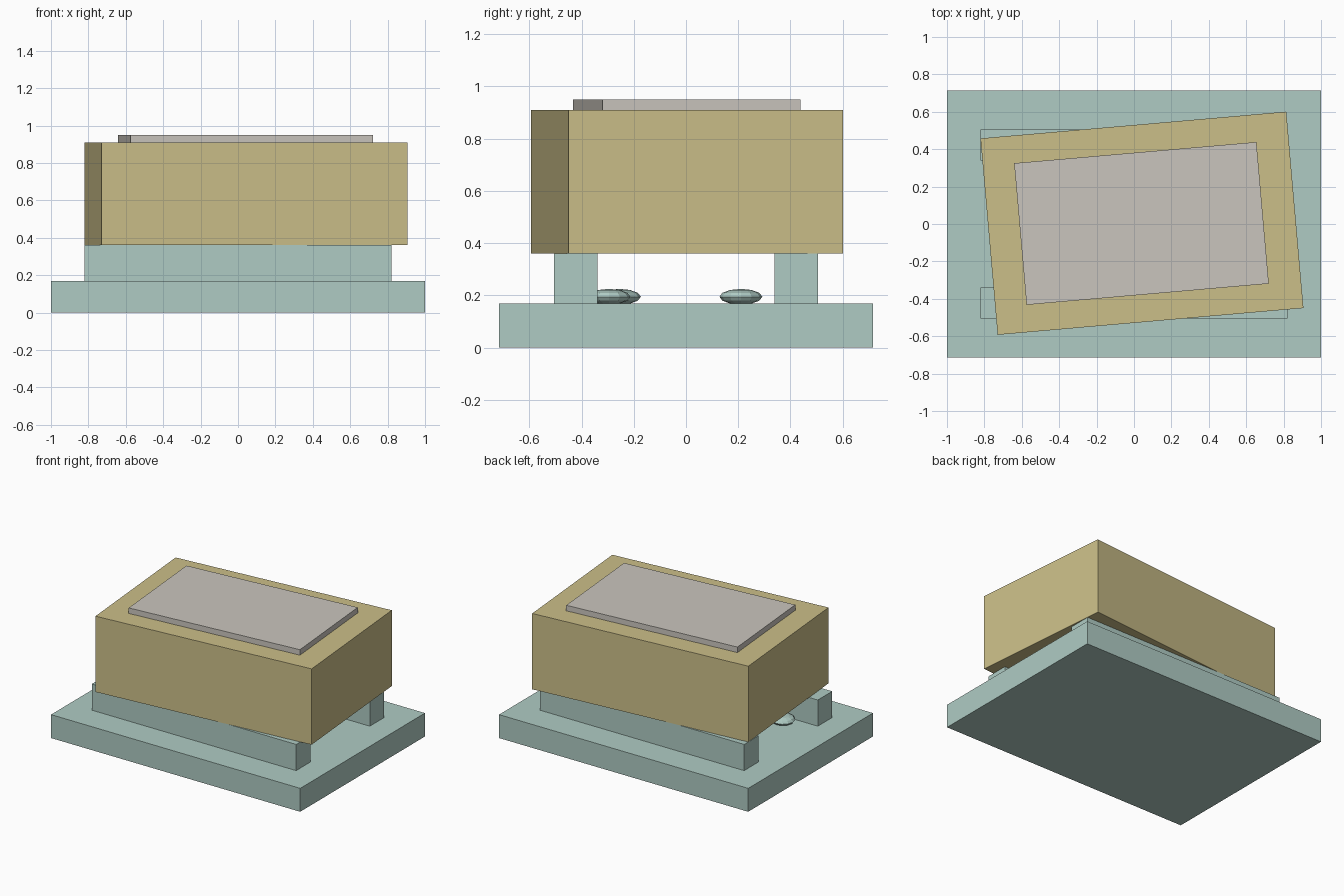
import bpy
import math

if "Cube" in bpy.data.objects:
    bpy.data.objects.remove(bpy.data.objects["Cube"])


def material(name, rgb):
    m = bpy.data.materials.new(name)
    m.diffuse_color = (*rgb, 1.0)
    m.use_nodes = True
    m.node_tree.nodes["Principled BSDF"].inputs["Base Color"].default_value = m.diffuse_color
    return m


TEAL = material("pale_teal", (0.43, 0.60, 0.55))
TAN = material("sand", (0.60, 0.52, 0.25))
GREY = material("warm_grey", (0.59, 0.56, 0.51))


def finish(name, mat):
    o = bpy.context.object
    o.name = name
    o.data.materials.append(mat)
    bpy.ops.object.transform_apply(location=False, rotation=False, scale=True)
    return o


def box(name, mat, x, y, z0, z1, sx, sy, turn=0.0):
    bpy.ops.mesh.primitive_cube_add(size=1, location=(x, y, (z0 + z1) / 2),
                                    rotation=(0, 0, math.radians(turn)))
    bpy.context.object.scale = (sx, sy, z1 - z0)
    return finish(name, mat)


# Base slab and the two support rails
box("base", TEAL, 0, 0, 0, 0.17, 2.0, 1.43)
for side, label in ((-1, "front"), (1, "back")):
    box(label + "_rail", TEAL, 0, side * 0.422, 0.17, 0.36, 1.64, 0.165)

# Main block and its lid plate, both turned slightly
box("block", TAN, 0.0425, 0.004, 0.36, 0.91, 1.641, 1.054, 5)
box("lid_plate", GREY, 0.04, 0.003, 0.91, 0.95, 1.30, 0.76, 5)

# Flattened pebbles lying between the rails
for i, (x, y) in enumerate(((-0.60, -0.255), (0.15, 0.21), (0.45, -0.295))):
    bpy.ops.mesh.primitive_uv_sphere_add(segments=12, ring_count=6, radius=1,
                                         location=(x, y, 0.195))
    bpy.context.object.scale = (0.082, 0.082, 0.03)
    finish("pebble_%d" % (i + 1), TEAL)
